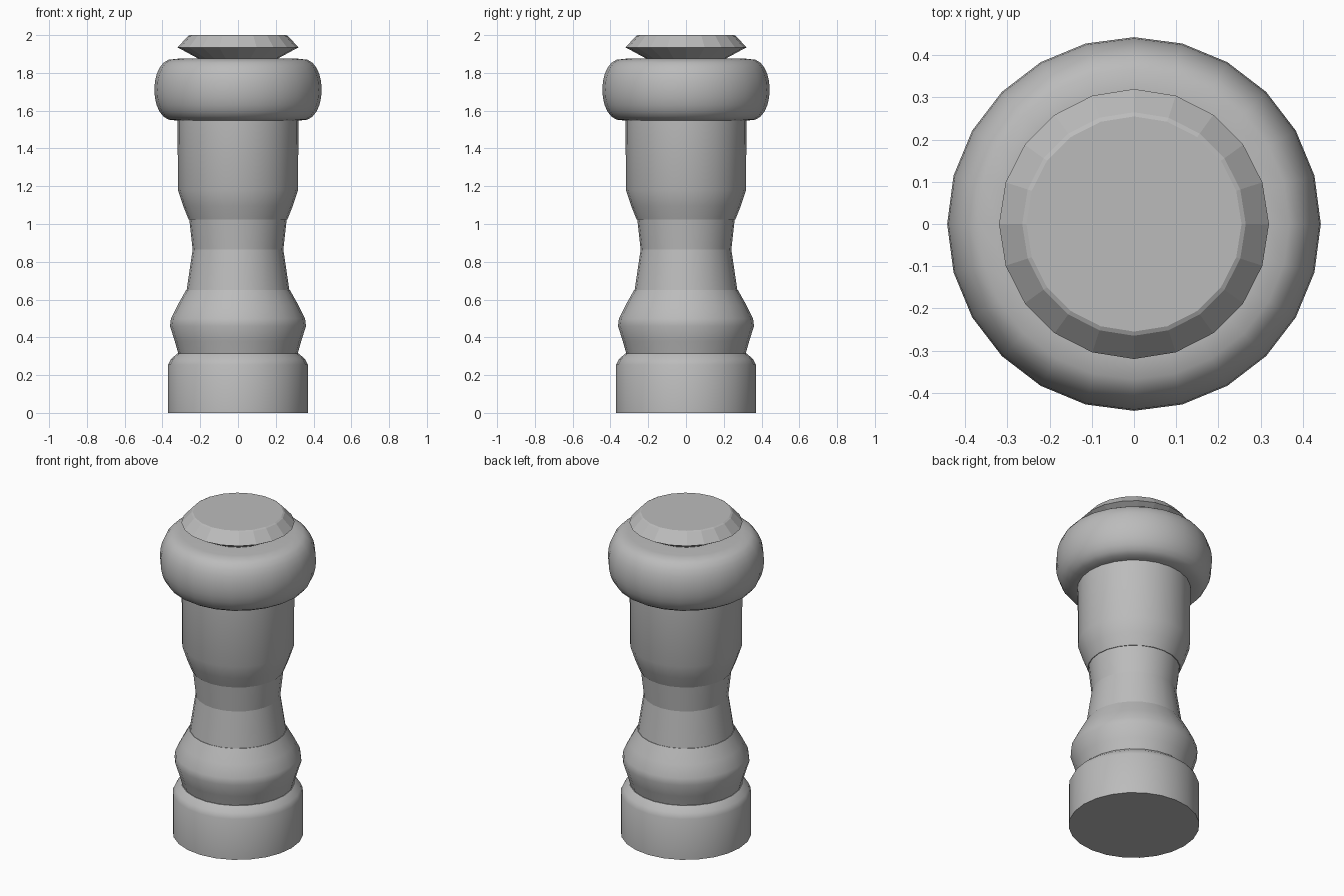
import bpy, bmesh, math

old = bpy.data.objects.get("Cube")
if old:
    bpy.data.objects.remove(old, do_unlink=True)

stone = bpy.data.materials.new("grey stone")
stone.use_nodes = True
GREY = (0.5, 0.5, 0.5, 1)
stone.diffuse_color = GREY
stone.node_tree.nodes["Principled BSDF"].inputs["Base Color"].default_value = GREY


def lathe(name, profile, sides=24, smooth=35):
    """Revolve (radius, height) points around z and close both ends."""
    bm = bmesh.new()
    rings = []
    for r, z in profile:
        angles = [math.tau * i / sides for i in range(sides)]
        rings.append([bm.verts.new((r * math.cos(a), r * math.sin(a), z)) for a in angles])
    for low, high in zip(rings, rings[1:]):
        for i in range(sides):
            j = (i + 1) % sides
            bm.faces.new((low[i], low[j], high[j], high[i]))
    bm.faces.new(rings[0][::-1])
    bm.faces.new(rings[-1])
    mesh = bpy.data.meshes.new(name)
    bm.to_mesh(mesh)
    bm.free()
    mesh.materials.append(stone)
    obj = bpy.data.objects.new(name, mesh)
    bpy.context.collection.objects.link(obj)
    bpy.ops.object.select_all(action="DESELECT")
    obj.select_set(True)
    bpy.context.view_layer.objects.active = obj
    if smooth:
        bpy.ops.object.shade_smooth_by_angle(angle=math.radians(smooth))
    return obj


# Plinth with a softened upper rim
lathe("base", [(0.37, 0), (0.37, 0.255), (0.355, 0.285), (0.32, 0.315)])

# Bulging foot of the shaft
lathe("lower_bulge", [(0.315, 0.31), (0.335, 0.38), (0.36, 0.46),
                      (0.355, 0.50), (0.32, 0.57), (0.275, 0.65)])

# Narrow waist in two tapered bands
lathe("lower_waist", [(0.272, 0.65), (0.24, 0.865)])
lathe("upper_waist", [(0.24, 0.865), (0.258, 1.025)])

# Flared upper shaft
lathe("upper_shaft", [(0.262, 1.025), (0.29, 1.095), (0.318, 1.18), (0.32, 1.56)])

# Thick rounded collar with flat ends
collar = [(0.33 + 0.113 * math.cos(a) ** 0.8, 1.711 + 0.164 * math.sin(a))
          for a in (math.radians(d) for d in range(-75, 76, 15))]
lathe("collar", [(0.32, 1.547)] + collar + [(0.32, 1.875)], smooth=50)

# Faceted cap resting on the collar
lathe("cap", [(0.20, 1.87), (0.32, 1.935), (0.265, 1.995), (0.255, 2.0)], sides=20, smooth=0)
